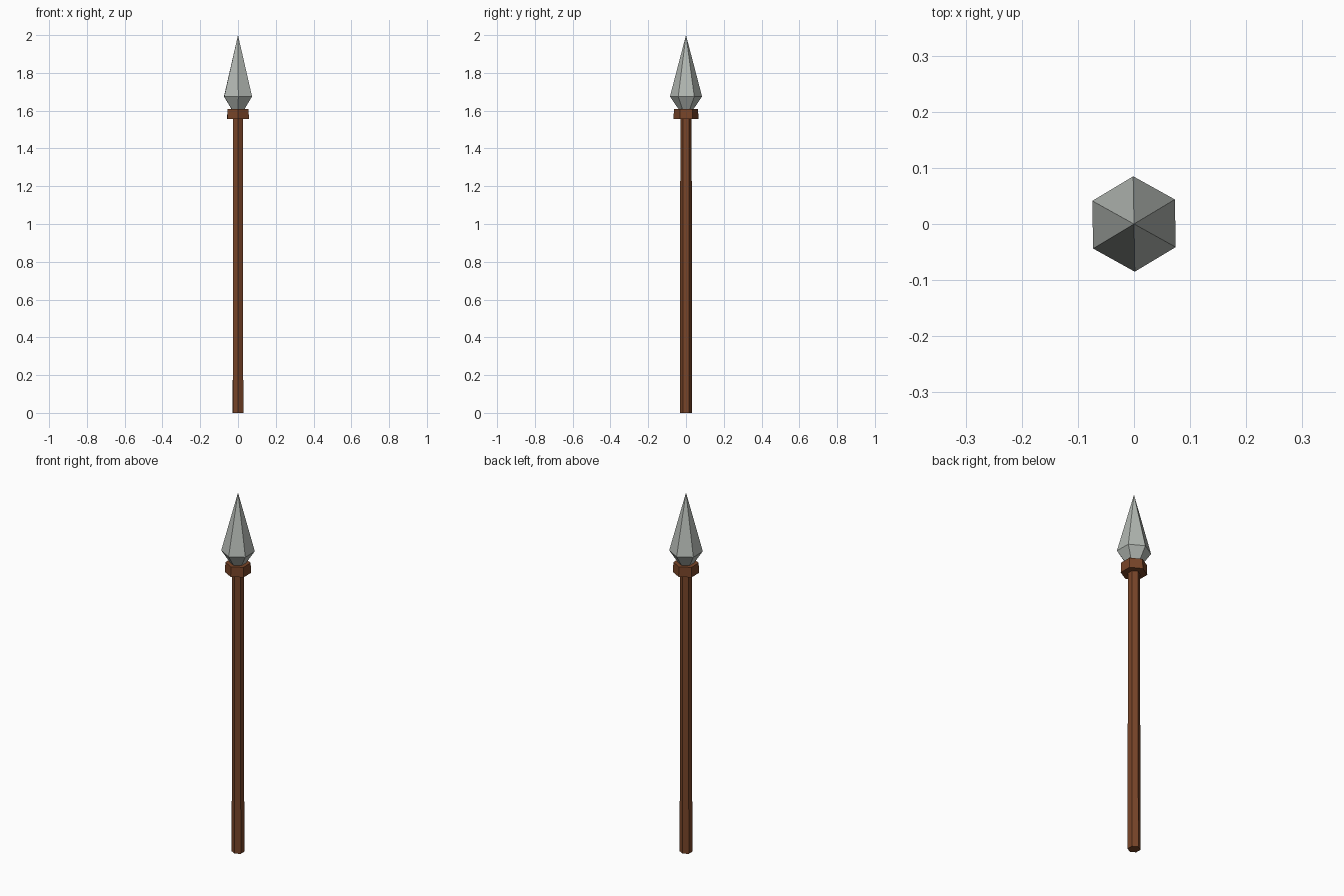
import bpy, bmesh, math

if "Cube" in bpy.data.objects:
    bpy.data.objects.remove(bpy.data.objects["Cube"])

SIDES = 6
TWIST = math.radians(91)  # corners point along y, turned very slightly


def material(name, rgb):
    m = bpy.data.materials.new(name)
    m.diffuse_color = (*rgb, 1)
    m.use_nodes = True
    m.node_tree.nodes["Principled BSDF"].inputs["Base Color"].default_value = m.diffuse_color
    return m


def lathe(name, profile, mat):
    """Stack six-sided rings (radius, z); zero radius gives a point."""
    bm = bmesh.new()
    rings = []
    for r, z in profile:
        n = SIDES if r > 0 else 1
        rings.append([bm.verts.new((r * math.cos(TWIST + i * math.tau / SIDES),
                                    r * math.sin(TWIST + i * math.tau / SIDES), z))
                      for i in range(n)])
    for a, b in zip(rings, rings[1:]):
        for i in range(SIDES):
            j = (i + 1) % SIDES
            if len(b) == 1:
                bm.faces.new((a[i], a[j], b[0]))
            else:
                bm.faces.new((a[i], a[j], b[j], b[i]))
    for ring in (rings[0], rings[-1]):
        if len(ring) > 1:
            bm.faces.new(ring)
    bmesh.ops.recalc_face_normals(bm, faces=bm.faces)
    me = bpy.data.meshes.new(name)
    bm.to_mesh(me)
    bm.free()
    me.materials.append(mat)
    ob = bpy.data.objects.new(name, me)
    bpy.context.collection.objects.link(ob)
    return ob


wood = material("wood", (0.19, 0.06, 0.022))
collar_wood = material("collar_wood", (0.19, 0.06, 0.022))
steel = material("steel", (0.45, 0.48, 0.45))

# Long tapered shaft
lathe("shaft", [(0.032, 0), (0.030, 1.58)], wood)
# Binding collar below the head
lathe("collar", [(0.066, 1.555), (0.064, 1.61)], collar_wood)
# Faceted spear head
lathe("spear_head", [(0.034, 1.60), (0.085, 1.675), (0, 2.0)], steel)
